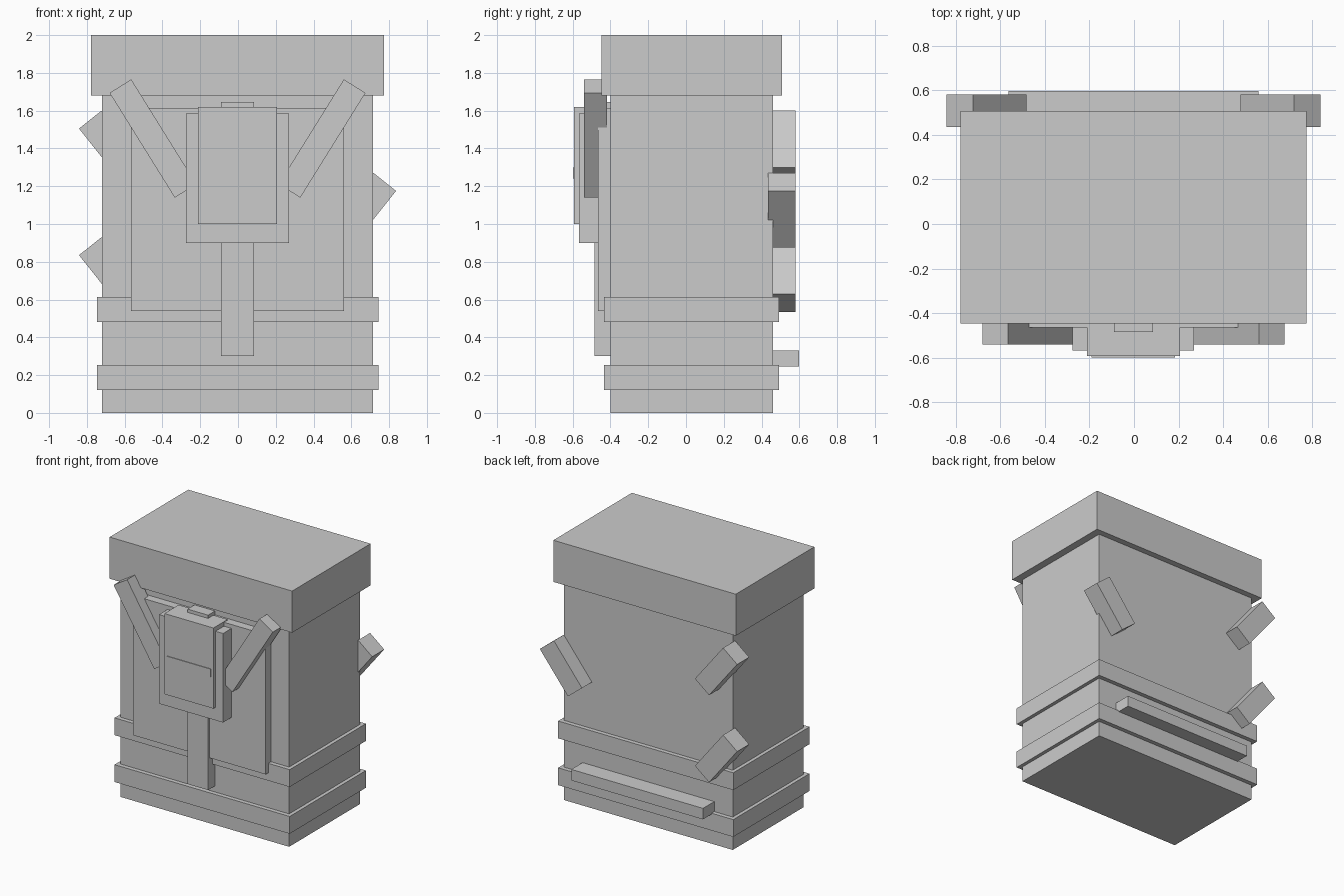
import bpy
from math import radians

cube = bpy.data.objects.get("Cube")
if cube:
    bpy.data.objects.remove(cube, do_unlink=True)

grey = bpy.data.materials.new("plain grey")
grey.use_nodes = True
colour = (0.6, 0.6, 0.6, 1)
grey.diffuse_color = colour
grey.node_tree.nodes["Principled BSDF"].inputs["Base Color"].default_value = colour

MID_X = -0.0025   # symmetry plane of the pack
MID_Y = 0.03      # middle of the body's depth


def block(name, centre, size, tilt=0):
    """Box given by centre and size, tilted in the front plane."""
    bpy.ops.mesh.primitive_cube_add(size=1, location=centre)
    ob = bpy.context.object
    ob.name = name
    ob.scale = size
    ob.rotation_euler = (0, radians(tilt), 0)
    ob.data.materials.append(grey)
    return ob


def slab(name, width, y0, y1, z0, z1):
    """Upright box centred on the symmetry plane."""
    return block(name, (MID_X, (y0 + y1) / 2, (z0 + z1) / 2),
                 (width, y1 - y0, z1 - z0))


# Main body, lid and the two bands around it
slab("body", 1.435, -0.40, 0.46, 0, 1.75)
slab("lid", 1.552, -0.447, 0.507, 1.68, 2.0)
for name, z in (("lower_band", 0.12), ("upper_band", 0.48)):
    slab(name, 1.49, MID_Y - 0.463, MID_Y + 0.463, z, z + 0.133)

# Layered front: panel, centre strap, pocket and its flap
slab("front_panel", 1.127, -0.465, -0.38, 0.54, 1.615)
slab("centre_strap", 0.175, -0.485, -0.38, 0.30, 1.645)
slab("pocket_back", 0.545, -0.567, -0.42, 0.90, 1.585)
slab("pocket_front", 0.417, -0.593, -0.42, 1.0, 1.62)
slab("pocket_trim", 0.375, -0.598, -0.59, 1.24, 1.30)

# Slanted front straps
for side, name in ((1, "left_strap"), (-1, "right_strap")):
    block(name, (MID_X + side * 0.4475, -0.479, 1.4525),
          (0.135, 0.123, 0.653), side * 31.9)

# Slanted clips at the back edges
for name, side, z in (("left_clip", 1, 1.0725),
                      ("right_upper_clip", -1, 1.4025),
                      ("right_lower_clip", -1, 0.7325)):
    block(name, (MID_X + side * 0.66, 0.508, z),
          (0.153, 0.146, 0.384), side * 38.5)

# Low bar across the back
slab("back_bar", 1.12, 0.44, 0.597, 0.245, 0.33)
